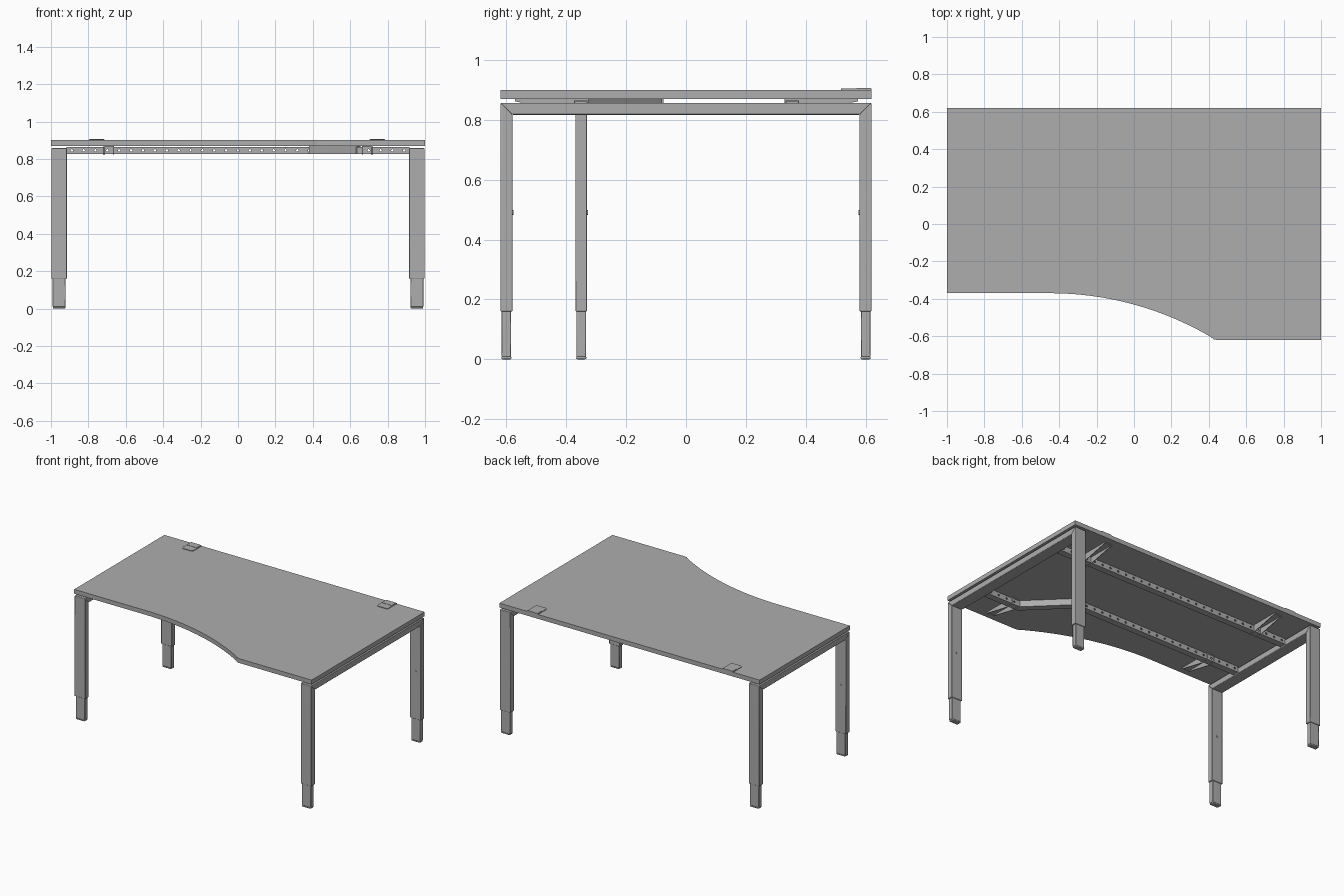
import bpy, bmesh, math
from mathutils import Vector

cube = bpy.data.objects.get("Cube")
if cube:
    bpy.data.objects.remove(cube, do_unlink=True)

grey = bpy.data.materials.new("light_grey")
grey.use_nodes = True
grey.diffuse_color = (0.42, 0.42, 0.42, 1)
grey.node_tree.nodes["Principled BSDF"].inputs["Base Color"].default_value = grey.diffuse_color


def finish(obj, bevel=0.0):
    obj.data.materials.append(grey)
    if bevel:
        mod = obj.modifiers.new("soft_edges", "BEVEL")
        mod.width, mod.segments, mod.limit_method = bevel, 2, "ANGLE"
    bpy.ops.object.select_all(action="DESELECT")
    obj.select_set(True)
    bpy.context.view_layer.objects.active = obj
    bpy.ops.object.shade_smooth_by_angle(angle=math.radians(30))
    return obj


def prism(name, points, low, high, axis="z", bevel=0.0):
    """Extrude a flat outline along an axis (z: points are x,y; x: points are y,z)."""
    def place(a, b, c):
        return (a, b, c) if axis == "z" else (c, a, b)
    bm = bmesh.new()
    face = bm.faces.new([bm.verts.new(place(a, b, low)) for a, b in points])
    new = bmesh.ops.extrude_face_region(bm, geom=[face])["geom"]
    shift = Vector(place(0, 0, high - low))
    bmesh.ops.translate(bm, vec=shift, verts=[g for g in new if isinstance(g, bmesh.types.BMVert)])
    bmesh.ops.recalc_face_normals(bm, faces=bm.faces)
    mesh = bpy.data.meshes.new(name)
    bm.to_mesh(mesh)
    bm.free()
    obj = bpy.data.objects.new(name, mesh)
    bpy.context.collection.objects.link(obj)
    return finish(obj, bevel)


def box(name, x0, x1, y0, y1, z0, z1, bevel=0.0):
    return prism(name, [(x0, y0), (x1, y0), (x1, y1), (x0, y1)], z0, z1, bevel=bevel)


def holed_plate(name, x0, x1, z0, z1, y, pitch=0.0635, radius=0.007):
    """Thin upright plate with a row of round holes."""
    curve = bpy.data.curves.new(name, "CURVE")
    curve.dimensions, curve.fill_mode, curve.extrude = "2D", "BOTH", 0.002
    mid = (z0 + z1) / 2
    loops = [[(x0, z0), (x1, z0), (x1, z1), (x0, z1)]]
    for i in range(math.ceil((x0 + 0.015) / pitch), math.floor((x1 - 0.015) / pitch) + 1):
        loops.append([(i * pitch + radius * math.cos(k * math.tau / 10),
                       mid + radius * math.sin(k * math.tau / 10)) for k in range(10)])
    for loop in loops:
        spline = curve.splines.new("POLY")
        spline.points.add(len(loop) - 1)
        spline.use_cyclic_u = True
        for p, (a, b) in zip(spline.points, loop):
            p.co = (a, b, 0, 1)
    obj = bpy.data.objects.new(name, curve)
    bpy.context.collection.objects.link(obj)
    obj.rotation_euler.x = math.pi / 2
    obj.location.y = y
    bpy.ops.object.select_all(action="DESELECT")
    obj.select_set(True)
    bpy.context.view_layer.objects.active = obj
    bpy.ops.object.convert(target="MESH")
    finish(bpy.context.view_layer.objects.active)


# Desktop with a sweeping curved front edge
RADIUS, START, FRONT = 1.70, -0.45, -0.37
outline = [(-1, 0.62), (-1, FRONT)]
for i in range(25):
    dx = 0.86 * i / 24
    outline.append((START + dx, FRONT - RADIUS + math.sqrt(RADIUS ** 2 - dx ** 2)))
outline += [(0.425, -0.616), (0.445, -0.62), (1, -0.62), (1, 0.62)]
prism("desktop", outline, 0.87, 0.90)

# Side frames: mitred tubes, telescopic legs, feet and clamp bolts
T, TOP, LEG = 0.04, 0.857, 0.16
for side, sign, front in (("left", 1, -0.62), ("right", -1, FRONT)):
    x0, x1 = sorted((sign * 0.915, sign * 0.998))
    i0, i1 = x0 + 0.007, x1 - 0.007
    back = 0.62
    prism(side + "_frame_beam", [(front, TOP), (back, TOP), (back - T, TOP - T), (front + T, TOP - T)],
          x0, x1, "x", 0.003)
    for end, y, inward in (("front", front, 1), ("back", back, -1)):
        name = side + "_" + end
        inner = y + inward * T
        prism(name + "_leg", [(y, LEG), (y, TOP), (inner, TOP - T), (inner, LEG)], x0, x1, "x", 0.003)
        ya, yb = sorted((y + inward * 0.004, inner - inward * 0.004))
        box(name + "_leg_extension", i0, i1, ya, yb, 0.008, LEG + 0.02, 0.003)
        box(name + "_foot", i0 + 0.001, i1 - 0.001, ya - 0.001, yb + 0.001, 0, 0.01, 0.004)
        bpy.ops.mesh.primitive_cylinder_add(vertices=16, radius=0.008, depth=0.006,
                                            location=((x0 + x1) / 2, inner, 0.49),
                                            rotation=(math.pi / 2, 0, 0))
        bolt = bpy.context.object
        bolt.name = name + "_clamp_bolt"
        finish(bolt)

# Perforated cross rails
Z0, Z1, HALF = 0.825, 0.865, 0.0225


def rail(name, x0, x1, y):
    for label, offset in (("_front_web", -HALF + 0.002), ("_back_web", HALF - 0.002)):
        holed_plate(name + label, x0, x1, Z0, Z1, y + offset)
    for label, z in (("_bottom", Z0), ("_top", Z1 - 0.003)):
        box(name + label, x0, x1, y - HALF, y + HALF, z, z + 0.003)


rail("back_rail", -0.916, 0.916, 0.355)
rail("main_front_rail", -0.916, 0.40, -0.102)
rail("short_front_rail", 0.63, 0.916, -0.352)
prism("angled_link", [(0.38, -0.125), (0.40, -0.08), (0.655, -0.33), (0.635, -0.375)], Z0, 0.869)

# Tapered support brackets under the desktop
for name, x, y, direction in (("back_left", 0.69, 0.355, 1), ("back_right", -0.69, 0.355, 1),
                              ("front_left", 0.69, -0.352, -1), ("front_right", -0.69, -0.102, -1)):
    near, far = y - direction * 0.026, y + direction * 0.22
    shoulder = y + direction * 0.03
    fin = [(near, 0.87), (near, 0.822), (shoulder, 0.822), (far, 0.862), (far, 0.87)]
    for label, offset in (("_inner_fin", -0.028), ("_outer_fin", 0.024)):
        prism(name + "_bracket" + label, fin, x + offset, x + offset + 0.004, "x")
    ya, yb = sorted((near, far))
    box(name + "_bracket_plate", x - 0.028, x + 0.028, ya, yb, 0.865, 0.87)

# Cable flaps at the back edge, each with a hinged lid
for name, x in (("left", 0.745), ("right", -0.755)):
    corner = 0.012
    flap = [(x + 0.042, 0.62), (x - 0.042, 0.62)]
    for cx, start in ((x - 0.042 + corner, math.pi), (x + 0.042 - corner, 1.5 * math.pi)):
        flap += [(cx + corner * math.cos(start + k * math.pi / 8),
                  0.518 + corner + corner * math.sin(start + k * math.pi / 8)) for k in range(5)]
    prism(name + "_cable_flap", flap, 0.898, 0.904)
    box(name + "_cable_flap_lid", x - 0.038, x + 0.038, 0.57, 0.619, 0.903, 0.906)
